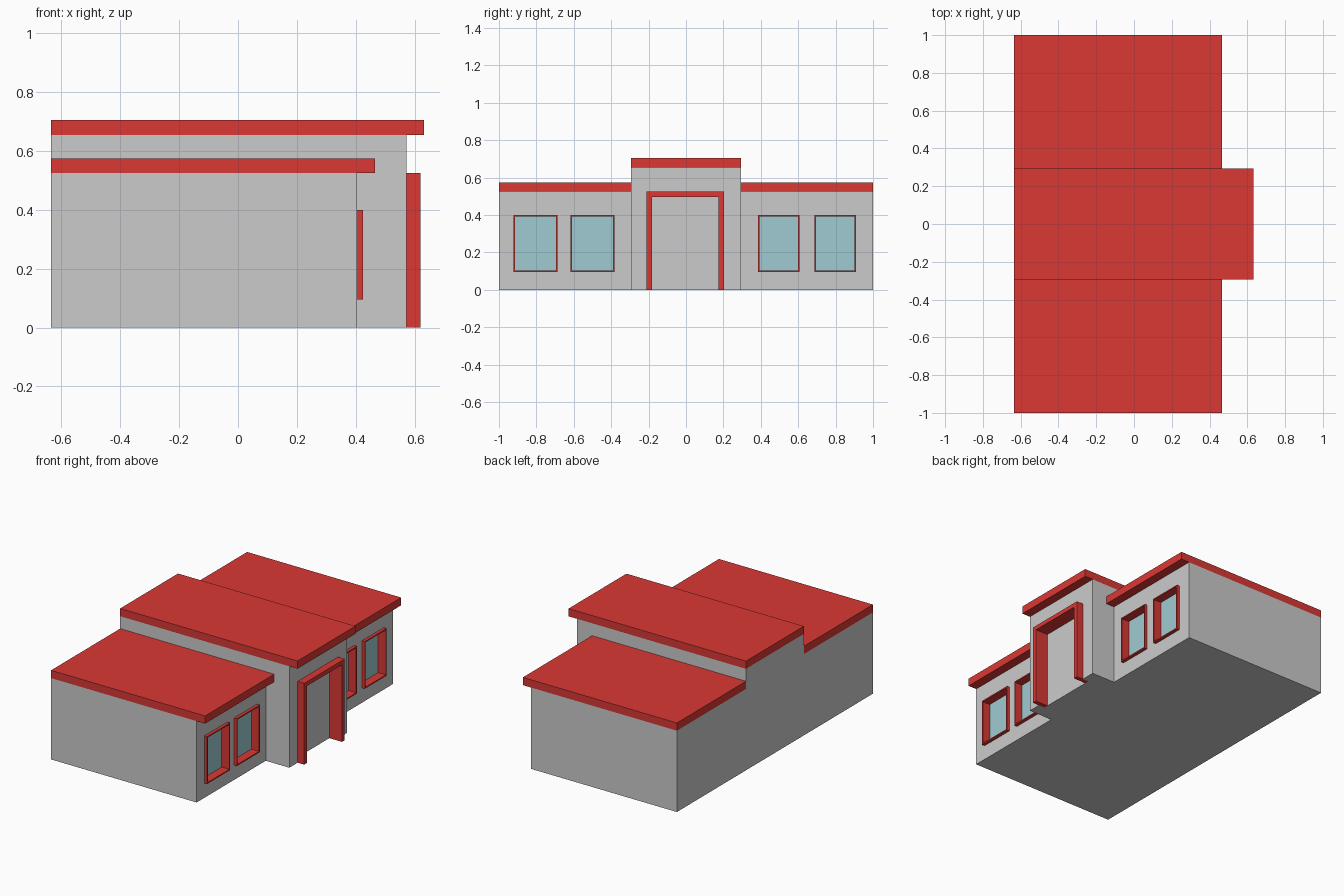
import bpy, bmesh

if "Cube" in bpy.data.objects:
    bpy.data.objects.remove(bpy.data.objects["Cube"])


def material(name, color):
    m = bpy.data.materials.new(name)
    m.diffuse_color = (*color, 1)
    m.use_nodes = True
    m.node_tree.nodes["Principled BSDF"].inputs["Base Color"].default_value = m.diffuse_color
    return m


RED = material("red_trim", (0.7, 0.04, 0.035))
GLASS = material("window_glass", (0.35, 0.6, 0.65))


def boxes(name, spans, mat=None):
    """One object from boxes given as (x0, x1, y0, y1, z0, z1)."""
    bm = bmesh.new()
    for x0, x1, y0, y1, z0, z1 in spans:
        verts = bmesh.ops.create_cube(bm, size=1)["verts"]
        bmesh.ops.scale(bm, vec=(x1 - x0, y1 - y0, z1 - z0), verts=verts)
        bmesh.ops.translate(bm, vec=((x0 + x1) / 2, (y0 + y1) / 2, (z0 + z1) / 2), verts=verts)
    mesh = bpy.data.meshes.new(name)
    bm.to_mesh(mesh)
    bm.free()
    obj = bpy.data.objects.new(name, mesh)
    bpy.context.collection.objects.link(obj)
    if mat:
        mesh.materials.append(mat)
    return obj


def cut(wall, name, spans):
    """Recess openings into a wall block."""
    cutter = boxes(name, spans)
    cutter.hide_render = True
    cutter.hide_viewport = True
    mod = wall.modifiers.new(name, "BOOLEAN")
    mod.operation = "DIFFERENCE"
    mod.solver = "EXACT"
    mod.object = cutter


BACK, MID = -0.635, 0.295
WING_X, HALL_X = 0.405, 0.573
WIN_Z0, WIN_Z1 = 0.095, 0.40
GLASS_X, T = 0.37, 0.008

# Side wings with flat roofs, each with two recessed windows
wings = {
    "left": (-1, -MID, [(-0.922, -0.687), (-0.618, -0.383)]),
    "right": (MID, 1, [(0.385, 0.607), (0.687, 0.909)]),
}
for side, (y0, y1, windows) in wings.items():
    wall = boxes(f"{side}_wing_wall", [(BACK, WING_X, y0, y1, 0, 0.525)])
    boxes(f"{side}_wing_roof", [(BACK, 0.465, y0, y1, 0.525, 0.575)], RED)
    cut(wall, f"{side}_window_cutter",
        [(GLASS_X - 0.01, 0.5, a, b, WIN_Z0, WIN_Z1) for a, b in windows])
    for i, (a, b) in enumerate(windows, 1):
        x0, x1 = GLASS_X - 0.01, 0.425
        boxes(f"{side}_window_frame_{i}", [
            (x0, x1, a, b, WIN_Z0, WIN_Z0 + T),
            (x0, x1, a, b, WIN_Z1 - T, WIN_Z1),
            (x0, x1, a, a + T, WIN_Z0 + T, WIN_Z1 - T),
            (x0, x1, b - T, b, WIN_Z0 + T, WIN_Z1 - T),
        ], RED)
        boxes(f"{side}_window_pane_{i}",
              [(x0, GLASS_X, a + T, b - T, WIN_Z0 + T, WIN_Z1 - T)], GLASS)

# Taller central hall with its overhanging roof
hall = boxes("hall_wall", [(BACK, HALL_X, -MID, MID, 0, 0.655)])
boxes("hall_roof", [(BACK, 0.632, -MID, MID, 0.655, 0.705)], RED)

# Recessed doorway with projecting surround
DOOR_X, D0, D1, DZ = 0.53, -0.21, 0.203, 0.525
cut(hall, "door_cutter", [(DOOR_X, 0.7, D0, D1, -0.1, DZ)])
boxes("door_frame", [
    (DOOR_X, 0.62, D0, D0 + 0.028, 0, DZ - 0.028),
    (DOOR_X, 0.62, D1 - 0.028, D1, 0, DZ - 0.028),
    (DOOR_X, 0.62, D0, D1, DZ - 0.028, DZ),
], RED)
